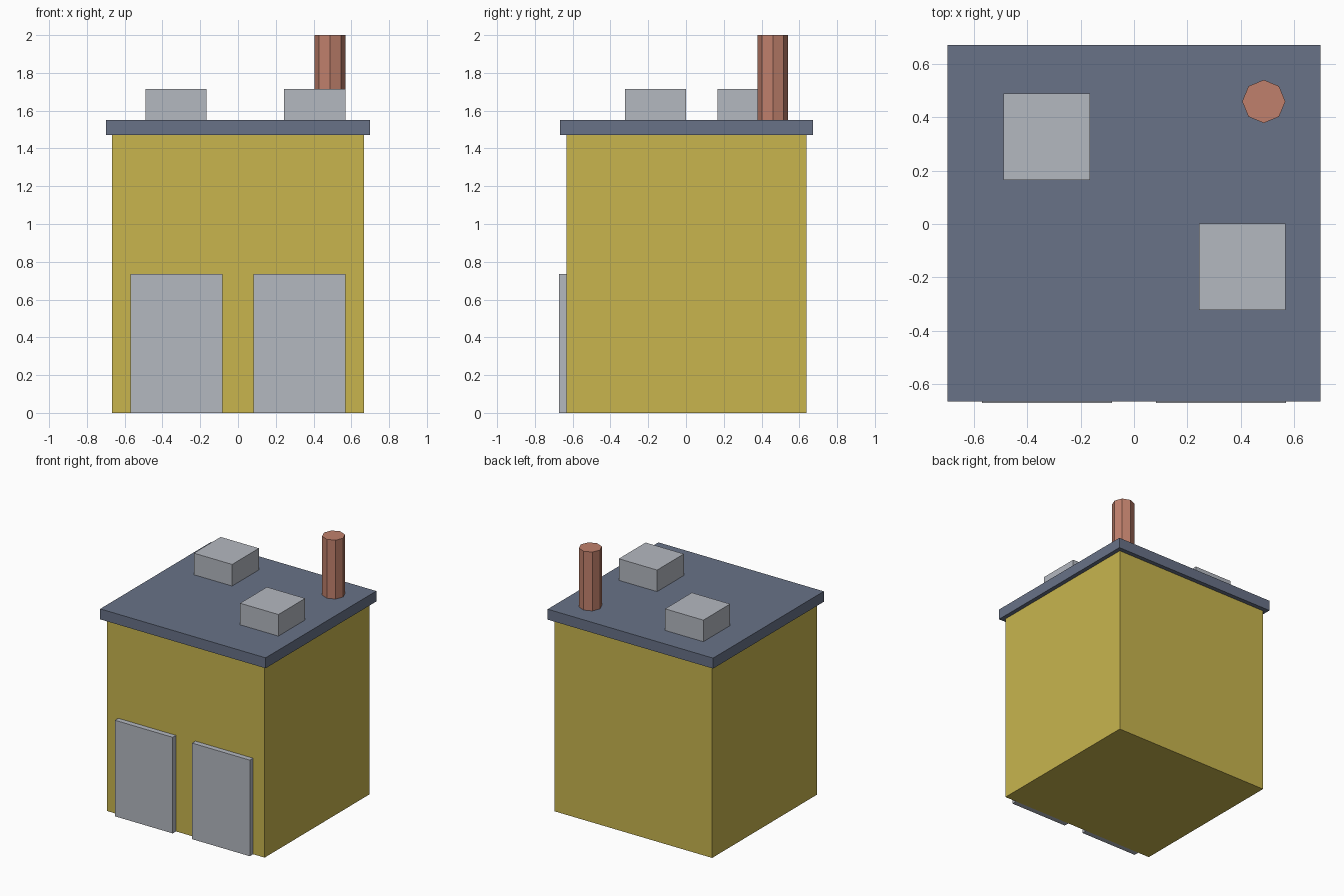
import bpy

cube = bpy.data.objects.get("Cube")
if cube:
    bpy.data.objects.remove(cube, do_unlink=True)


def material(name, colour):
    mat = bpy.data.materials.new(name)
    mat.use_nodes = True
    mat.diffuse_color = (*colour, 1)
    mat.node_tree.nodes["Principled BSDF"].inputs["Base Color"].default_value = (*colour, 1)
    return mat


yellow = material("yellow wall", (0.578, 0.462, 0.076))
slate = material("slate roof", (0.138, 0.168, 0.242))
grey = material("light grey metal", (0.456, 0.479, 0.527))
brick = material("brick red", (0.527, 0.216, 0.150))


def box(name, x, y, z, mat):
    """Box spanning the given (low, high) range on each axis."""
    spans = (x, y, z)
    bpy.ops.mesh.primitive_cube_add(size=1, location=[(a + b) / 2 for a, b in spans])
    obj = bpy.context.object
    obj.name = name
    obj.scale = [b - a for a, b in spans]
    bpy.ops.object.transform_apply(location=False, rotation=False, scale=True)
    obj.data.materials.append(mat)
    return obj


WALL_TOP, ROOF_TOP = 1.47, 1.55
WALL_FRONT = -0.632

# Building body and overhanging flat roof
box("walls", (-0.668, 0.668), (WALL_FRONT, 0.638), (0, WALL_TOP), yellow)
box("roof", (-0.70, 0.70), (-0.666, 0.672), (WALL_TOP, ROOF_TOP), slate)

# Pair of garage doors standing proud of the front wall
for side, centre in (("right", -0.326), ("left", 0.326)):
    box(side + "_door", (centre - 0.244, centre + 0.244), (-0.672, WALL_FRONT), (0, 0.735), grey)

# Square rooftop units
for name, x, y in (("rear_roof_unit", -0.328, 0.328), ("front_roof_unit", 0.406, -0.161)):
    box(name, (x - 0.162, x + 0.162), (y - 0.162, y + 0.162), (ROOF_TOP, 1.715), grey)

# Octagonal chimney
bpy.ops.mesh.primitive_cylinder_add(vertices=8, radius=0.081, depth=2 - ROOF_TOP,
                                    location=(0.487, 0.46, (2 + ROOF_TOP) / 2))
chimney = bpy.context.object
chimney.name = "chimney"
chimney.data.materials.append(brick)
